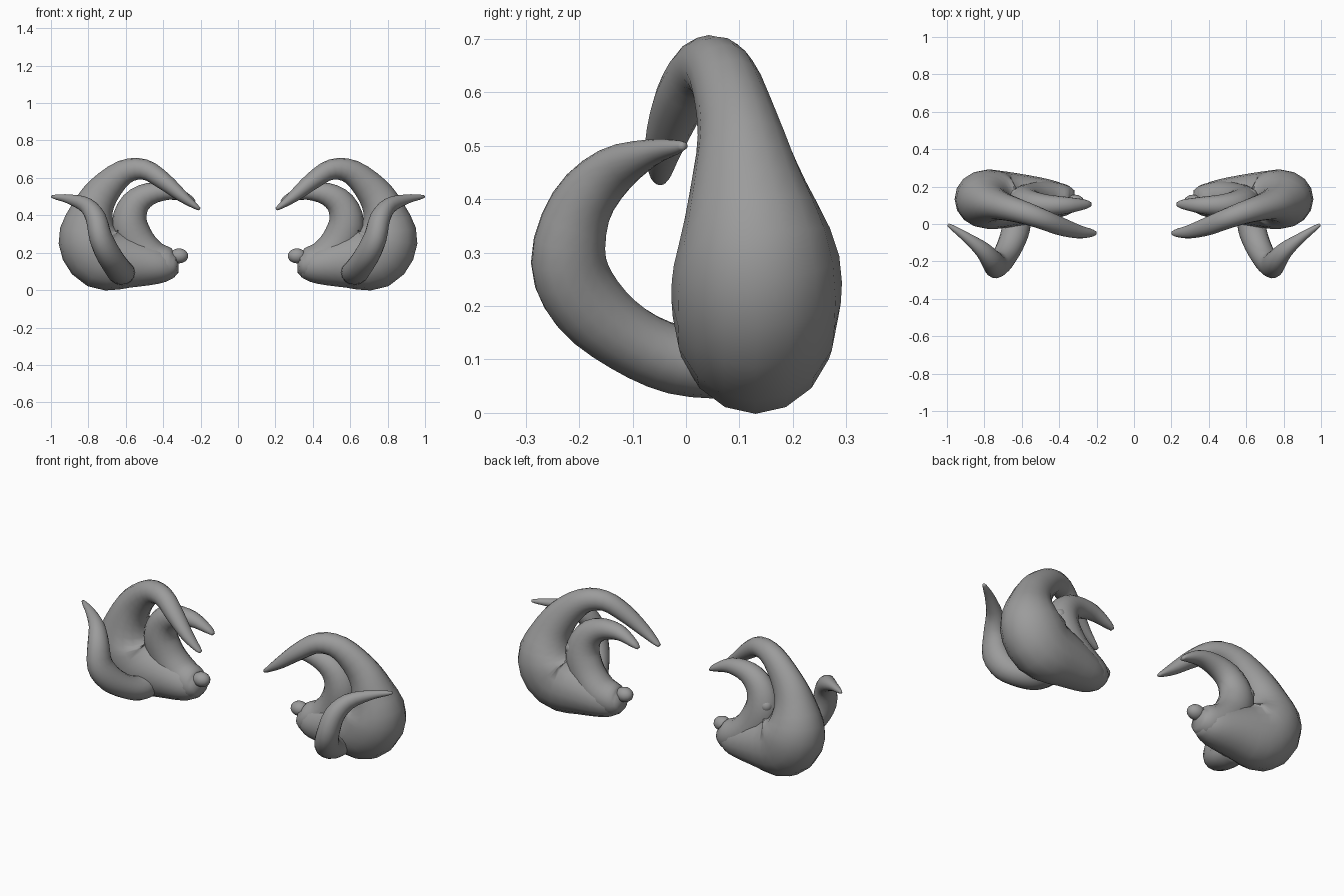
import bpy, bmesh
from math import sin, cos, pi
from mathutils import Vector

if "Cube" in bpy.data.objects:
    bpy.data.objects.remove(bpy.data.objects["Cube"])

horn_grey = bpy.data.materials.new("horn_grey")
horn_grey.use_nodes = True
colour = (0.33, 0.33, 0.33, 1)
horn_grey.diffuse_color = colour
horn_grey.node_tree.nodes["Principled BSDF"].inputs["Base Color"].default_value = colour


def smooth_path(keys, steps):
    """Catmull-Rom curve through keys; each key is a position plus two radii."""
    pts = [Vector(k) for k in keys]
    ext = [2 * pts[0] - pts[1]] + pts + [2 * pts[-1] - pts[-2]]
    path = []
    for a, b, c, d in zip(ext, ext[1:], ext[2:], ext[3:]):
        for i in range(steps):
            t = i / steps
            path.append(0.5 * (2 * b + (c - a) * t + (2 * a - 5 * b + 4 * c - d) * t ** 2
                               + (3 * b - a - 3 * c + d) * t ** 3))
    return path + [pts[-1]]


def finish(name, bm):
    """Turn a bmesh into a smooth part mirrored to the other side."""
    bmesh.ops.recalc_face_normals(bm, faces=bm.faces)
    mesh = bpy.data.meshes.new(name)
    bm.to_mesh(mesh)
    bm.free()
    mesh.materials.append(horn_grey)
    mesh.polygons.foreach_set("use_smooth", [True] * len(mesh.polygons))
    obj = bpy.data.objects.new(name, mesh)
    bpy.context.collection.objects.link(obj)
    obj.modifiers.new("mirror", 'MIRROR')


def horn(name, keys, side_axis, steps=3, sides=16):
    """Tapered tube; the second radius of each key lies along side_axis."""
    path = smooth_path(keys, steps)
    centres = [Vector(p[:3]) for p in path]
    bm = bmesh.new()
    rings = []
    for i, p in enumerate(path):
        tangent = (centres[min(i + 1, len(path) - 1)] - centres[max(i - 1, 0)]).normalized()
        side = Vector(side_axis)
        side = (side - tangent * side.dot(tangent)).normalized()
        out = side.cross(tangent)
        ring = []
        for j in range(sides):
            a = 2 * pi * j / sides
            ring.append(bm.verts.new(centres[i] + out * cos(a) * p[3] + side * sin(a) * p[4]))
        rings.append(ring)
    for low, high in zip(rings, rings[1:]):
        for j in range(sides):
            k = (j + 1) % sides
            bm.faces.new((low[j], low[k], high[k], high[j]))
    # Rounded start and blunt tip
    for ring, inner, bulge in ((rings[0], centres[1], 0.6), (rings[-1], centres[-2], 0.1)):
        mid = sum((v.co for v in ring), Vector()) / sides
        pole = bm.verts.new(mid + (mid - inner) * bulge)
        for j in range(sides):
            bm.faces.new((ring[j], ring[(j + 1) % sides], pole))
    finish(name, bm)


def knob(name, centre, size):
    bm = bmesh.new()
    bmesh.ops.create_uvsphere(bm, u_segments=14, v_segments=10, radius=1)
    for v in bm.verts:
        v.co = Vector([c + s * q for c, s, q in zip(centre, size, v.co)])
    finish(name, bm)


# Large outer horn with a swollen base, curling over to the inside
horn("main_horn", [
    (0.34, 0.12, 0.13, 0.06, 0.06),
    (0.41, 0.125, 0.13, 0.095, 0.10),
    (0.56, 0.13, 0.15, 0.138, 0.13),
    (0.72, 0.13, 0.18, 0.18, 0.155),
    (0.795, 0.132, 0.285, 0.168, 0.155),
    (0.78, 0.115, 0.42, 0.115, 0.11),
    (0.72, 0.099, 0.53, 0.09, 0.078),
    (0.61, 0.068, 0.63, 0.067, 0.063),
    (0.50, 0.03, 0.645, 0.055, 0.055),
    (0.40, -0.01, 0.585, 0.047, 0.05),
    (0.30, -0.04, 0.503, 0.032, 0.037),
    (0.23, -0.048, 0.45, 0.016, 0.022),
    (0.205, -0.048, 0.433, 0.008, 0.011)], (0, 1, 0))

# Smaller crescent horn nested inside the large one
horn("inner_horn", [
    (0.325, 0.12, 0.14, 0.05, 0.06),
    (0.37, 0.125, 0.14, 0.085, 0.085),
    (0.46, 0.135, 0.17, 0.095, 0.095),
    (0.54, 0.13, 0.25, 0.10, 0.09),
    (0.58, 0.12, 0.36, 0.095, 0.085),
    (0.55, 0.11, 0.46, 0.078, 0.07),
    (0.47, 0.10, 0.515, 0.06, 0.058),
    (0.36, 0.10, 0.525, 0.042, 0.045),
    (0.26, 0.105, 0.488, 0.02, 0.025),
    (0.232, 0.105, 0.47, 0.008, 0.012)], (0, 1, 0))

# Horn that sweeps forward, then up and out
horn("front_horn", [
    (0.62, 0.08, 0.095, 0.07, 0.07),
    (0.63, -0.02, 0.10, 0.065, 0.075),
    (0.66, -0.11, 0.14, 0.065, 0.07),
    (0.70, -0.185, 0.205, 0.072, 0.065),
    (0.735, -0.22, 0.285, 0.072, 0.06),
    (0.76, -0.197, 0.385, 0.06, 0.055),
    (0.81, -0.138, 0.452, 0.047, 0.042),
    (0.90, -0.068, 0.486, 0.026, 0.026),
    (0.97, -0.02, 0.497, 0.014, 0.014),
    (0.995, -0.003, 0.5, 0.007, 0.007)], (1, 0.3, 0))

# Small knobs on the inner end and in the crook behind
knob("end_knob", (0.315, 0.115, 0.183), (0.05, 0.042, 0.04))
knob("crook_knob", (0.625, 0.155, 0.385), (0.035, 0.035, 0.035))
